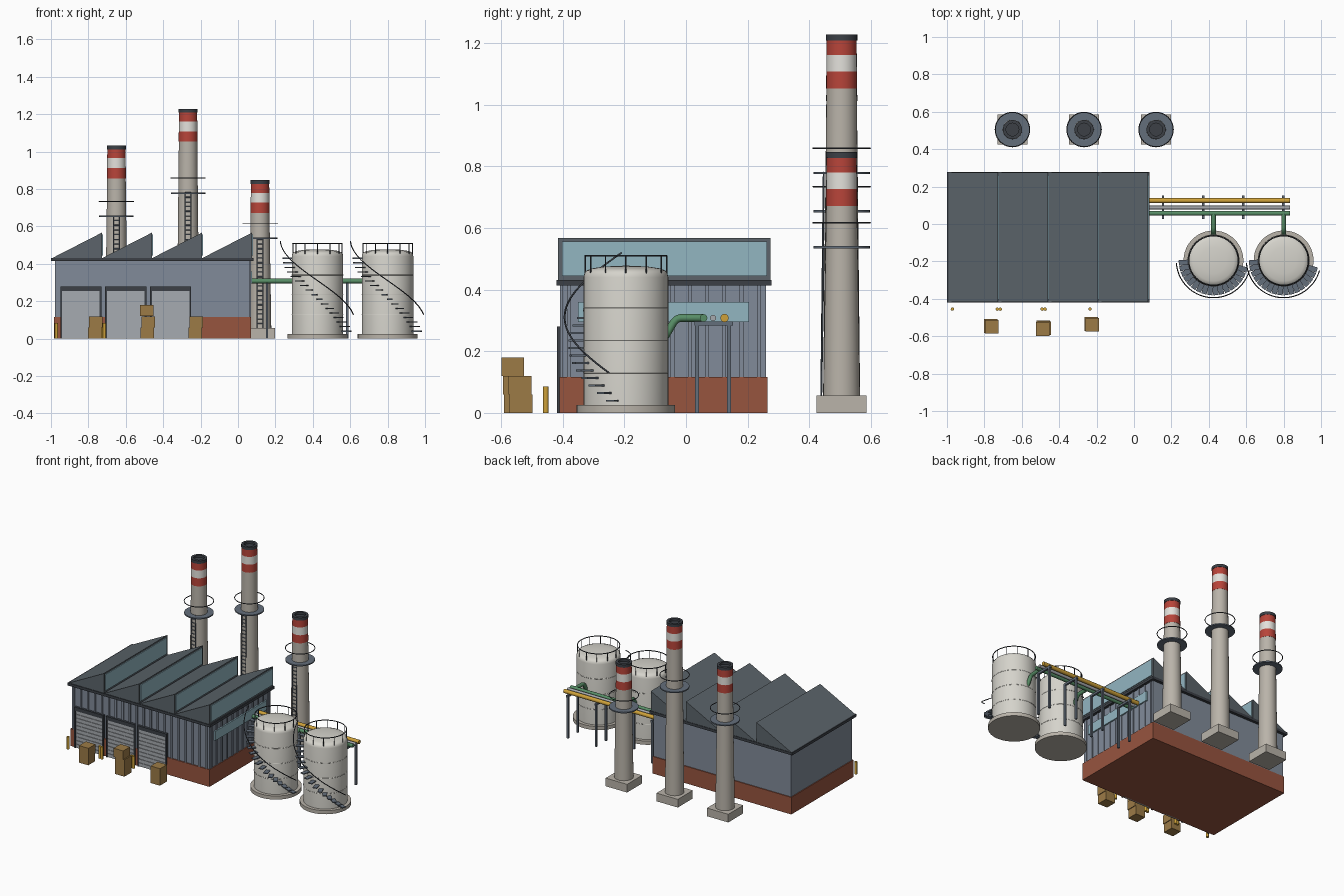
import bpy, bmesh
from math import pi, sin, cos, radians
from mathutils import Vector, Matrix

if "Cube" in bpy.data.objects:
    bpy.data.objects.remove(bpy.data.objects["Cube"])


def mat(name, r, g, b):
    m = bpy.data.materials.new(name)
    m.diffuse_color = tuple((c / 255) ** 2.2 for c in (r, g, b)) + (1,)
    m.use_nodes = True
    m.node_tree.nodes["Principled BSDF"].inputs["Base Color"].default_value = m.diffuse_color
    return m


WALL = mat("wall_blue_grey", 128, 138, 152)
BRICK = mat("brick", 150, 85, 65)
ROOF = mat("roof_slate", 92, 100, 106)
GLASS = mat("glass", 145, 180, 192)
SHUTTER = mat("shutter", 165, 170, 175)
STEEL = mat("steel", 100, 110, 122)
DARK = mat("dark_metal", 62, 66, 72)
CONCRETE = mat("concrete", 184, 178, 168)
RED = mat("red_band", 182, 70, 60)
WHITE = mat("white_band", 226, 224, 218)
TANK = mat("tank_paint", 212, 210, 202)
YELLOW = mat("yellow", 205, 160, 60)
GREEN = mat("green", 88, 140, 102)
WOOD = mat("crate_wood", 155, 122, 72)
PIPE = mat("grey_pipe", 165, 168, 172)


def finish(name, bm, m, smooth=False):
    bmesh.ops.recalc_face_normals(bm, faces=bm.faces)
    me = bpy.data.meshes.new(name)
    bm.to_mesh(me)
    bm.free()
    me.materials.append(m)
    o = bpy.data.objects.new(name, me)
    bpy.context.collection.objects.link(o)
    if smooth:
        bpy.ops.object.select_all(action='DESELECT')
        o.select_set(True)
        bpy.context.view_layer.objects.active = o
        bpy.ops.object.shade_smooth_by_angle(angle=radians(35))
    return o


def boxes(name, spans, m):
    """Boxes given as (x0, x1, y0, y1, z0, z1), joined in one object."""
    bm = bmesh.new()
    for x0, x1, y0, y1, z0, z1 in spans:
        t = Matrix.Translation(((x0 + x1) / 2, (y0 + y1) / 2, (z0 + z1) / 2))
        bmesh.ops.create_cube(bm, size=1, matrix=t @ Matrix.Diagonal((x1 - x0, y1 - y0, z1 - z0, 1)))
    return finish(name, bm, m)


def lathe(name, profile, x, y, m, n=40):
    """Spin (radius, z) points around a vertical axis."""
    bm = bmesh.new()
    vs = [bm.verts.new((x + r, y, z)) for r, z in profile]
    es = [bm.edges.new(p) for p in zip(vs, vs[1:])]
    bmesh.ops.spin(bm, geom=vs + es, cent=(x, y, 0), axis=(0, 0, 1), angle=2 * pi, steps=n)
    bmesh.ops.remove_doubles(bm, verts=bm.verts, dist=1e-5)
    return finish(name, bm, m, True)


def tubes(name, paths, r, m, cyclic=False, res=4):
    """Round bars swept along point lists."""
    cu = bpy.data.curves.new(name, 'CURVE')
    cu.dimensions, cu.bevel_depth, cu.bevel_resolution, cu.use_fill_caps = '3D', r, res, True
    for pts in paths:
        s = cu.splines.new('POLY')
        s.points.add(len(pts) - 1)
        for p, co in zip(s.points, pts):
            p.co = (*co, 1)
        s.use_cyclic_u = cyclic
        s.use_smooth = True
    cu.materials.append(m)
    o = bpy.data.objects.new(name, cu)
    bpy.context.collection.objects.link(o)
    return o


def circle(x, y, z, r, n=40):
    return [(x + r * cos(2 * pi * i / n), y + r * sin(2 * pi * i / n), z) for i in range(n)]


# Factory hall: brick plinth and cladding
X0, X1, Y0, Y1 = -0.985, 0.07, -0.41, 0.265
boxes("brick_plinth", [(X0, X1, Y0, Y1, 0, 0.117)], BRICK)
boxes("hall_walls", [(X0 + .006, X1 - .006, Y0 + .008, Y1 - .006, 0.117, 0.42)], WALL)
ribs = [(x - .006, x + .006, Y0 + .001, Y0 + .012, 0.117, 0.418)
        for x in [X0 + .025 + i * .0528 for i in range(20)]]
ribs += [(X1 - .012, X1 - .001, y - .006, y + .006, 0.117, 0.418)
         for y in [Y0 + .03 + i * .056 for i in range(12)]]
boxes("cladding_ribs", ribs, WALL)
boxes("side_window", [(X1 - .02, X1 + .004, -0.35, 0.205, 0.295, 0.36)], GLASS)

# Sawtooth roof with glazed upright faces
boxes("eaves", [(-1.0, 0.082, -0.42, 0.278, 0.414, 0.432)], DARK)
PITCH = 0.2675
bm = bmesh.new()
glazing = []
for i in range(4):
    a = -0.995 + i * PITCH
    b = a + PITCH
    ends = []
    for y in (-0.416, 0.275):
        ends.append([bm.verts.new(p) for p in ((a, y, .43), (b, y, .43), (b, y, .567))])
        bm.faces.new(ends[-1])
    for j in range(3):
        k = (j + 1) % 3
        bm.faces.new((ends[0][j], ends[0][k], ends[1][k], ends[1][j]))
    glazing.append((b - .002, b + .005, -0.403, 0.263, .445, .556))
finish("sawtooth_roof", bm, ROOF)
boxes("roof_glazing", glazing, GLASS)

# Roller doors, frames and bollards
frames, slats, posts = [], [], []
for cx in (-0.84, -0.60, -0.36):
    frames += [(cx - .11, cx + .11, -0.419, -0.40, .255, .28),
               (cx - .11, cx - .1, -0.419, -0.40, 0, .26), (cx + .1, cx + .11, -0.419, -0.40, 0, .26)]
    slats.append((cx - .1, cx + .1, -0.412, -0.40, 0, .256))
    slats += [(cx - .1, cx + .1, -0.416, -0.41, z * .0256 + .003, z * .0256 + .0256) for z in range(10)]
    posts += [[(cx + s * .128 - .003, -0.455, 0), (cx + s * .128 - .003, -0.455, .085)] for s in (-1, 1)]
boxes("door_frames", frames, DARK)
boxes("roller_doors", slats, SHUTTER)
tubes("bollards", posts, .009, YELLOW)

# Stacked crates
crates = []
for x, y, n in ((-.765, -.545, 2), (-.485, -.553, 3), (-.228, -.535, 2)):
    for k in range(n):
        dx, dy = ((0, 0), (.004, -.004), (-.003, -.009))[k]
        crates.append((x + dx - .036, x + dx + .036, y + dy - .037, y + dy + .037, k * .06, k * .06 + .059))
boxes("crates", crates, WOOD)

# Striped chimneys with platform, guard ring and ladder
CY = 0.505
for i, (x, h) in enumerate(((-.65, 1.032), (-.267, 1.228), (.118, .847))):
    n = f"chimney_{i + 1}_"
    rad = lambda z: .06 - .0125 * z / h
    boxes(n + "base", [(x - .081, x + .081, CY - .081, CY + .081, 0, .056)], CONCRETE)
    cuts = [h - .175, h - .12, h - .067, h - .02]
    lathe(n + "shaft", [(0, .056), (rad(0), .056), (rad(cuts[0]), cuts[0]), (0, cuts[0])], x, CY, CONCRETE, 28)
    for k, m in enumerate((RED, WHITE, RED)):
        a, b = cuts[k], cuts[k + 1]
        lathe(n + f"band_{k + 1}", [(0, a), (rad(a) + .001, a), (rad(b) + .001, b), (0, b)], x, CY, m, 28)
    lathe(n + "cap", [(0, h - .02), (.051, h - .02), (.051, h), (.034, h), (.034, h - .015), (0, h - .015)],
          x, CY, DARK, 28)
    p = h * .634
    lathe(n + "platform", [(.045, p - .004), (.092, p - .004), (.092, p + .004), (.045, p + .004)], x, CY, STEEL, 32)
    tubes(n + "guard_ring", [circle(x, CY, p + .08, .092)], .0028, DARK, True, 1)
    # Ladder leaning along the tapered shaft
    y0, y1 = CY - .066, CY - rad(p) - .006
    bars = [[(x + s * .016, y0, .056), (x + s * .016, y1, p)] for s in (-1, 1)]
    for k in range(1, int(p / .025) - 1):
        t = k * .025 / (p - .056)
        y = y0 + (y1 - y0) * t
        bars.append([(x - .016, y, .056 + k * .025), (x + .016, y, .056 + k * .025)])
    tubes(n + "ladder", bars, .003, STEEL, False, 0)

# Storage tanks with railing, spiral stair and handrail
TY = -0.195
for i, x in enumerate((.425, .80)):
    n = f"tank_{i + 1}_"
    lathe(n + "foundation", [(0, 0), (.16, 0), (.16, .025), (0, .025)], x, TY, CONCRETE, 48)
    lathe(n + "shell", [(0, .025), (.1375, .025), (.1375, .44), (.135, .452), (.128, .462),
                        (.11, .469), (.07, .475), (0, .478)], x, TY, TANK, 48)
    tubes(n + "weld_rings", [circle(x, TY, z, .1368, 48) for z in (.13, .235, .34)], .002, TANK, True, 1)
    tubes(n + "top_rail", [circle(x, TY, .51, .132)], .003, DARK, True, 1)
    tubes(n + "rail_posts", [[(px, py, .445), (px, py, .51)] for px, py, _ in circle(x, TY, 0, .132, 12)],
          .0025, DARK, False, 1)
    bm = bmesh.new()
    for k in range(17):
        a, z = radians(-176 + k * 10), .43 - k * .0244
        t = Matrix.Translation((x, TY, z)) @ Matrix.Rotation(a, 4, 'Z') @ Matrix.Translation((.161, 0, 0))
        bmesh.ops.create_cube(bm, size=1, matrix=t @ Matrix.Diagonal((.05, .028, .006, 1)))
    finish(n + "stair_treads", bm, STEEL)
    rail = []
    for k in range(41):
        a = radians(-176 + k * 4)
        rail.append((x + .199 * cos(a), TY + .199 * sin(a), .52 - k * .39 / 40))
    tubes(n + "handrail", [rail], .003, DARK, False, 1)

# Pipe run, tank branches and support racks
for name, y, r, m in (("yellow_pipe", .125, .0135, YELLOW), ("grey_pipe", .088, .01, PIPE),
                      ("green_pipe", .057, .0125, GREEN)):
    tubes(name, [[(.05, y, .308), (.835, y, .308)]], r, m)
tubes("green_branches", [[(x, .057, .308), (x, -.018, .308), (x, -.03, .304), (x, -.04, .294), (x, -.075, .235)]
                         for x in (.425, .80)], .0125, GREEN)
rack = []
for x in (.155, .37, .583, .797):
    rack.append((x - .0065, x + .0065, .028, .152, .283, .297))
    rack += [(x - .0065, x + .0065, y - .0065, y + .0065, 0, .284) for y in (.035, .14)]
boxes("pipe_racks", rack, STEEL)
